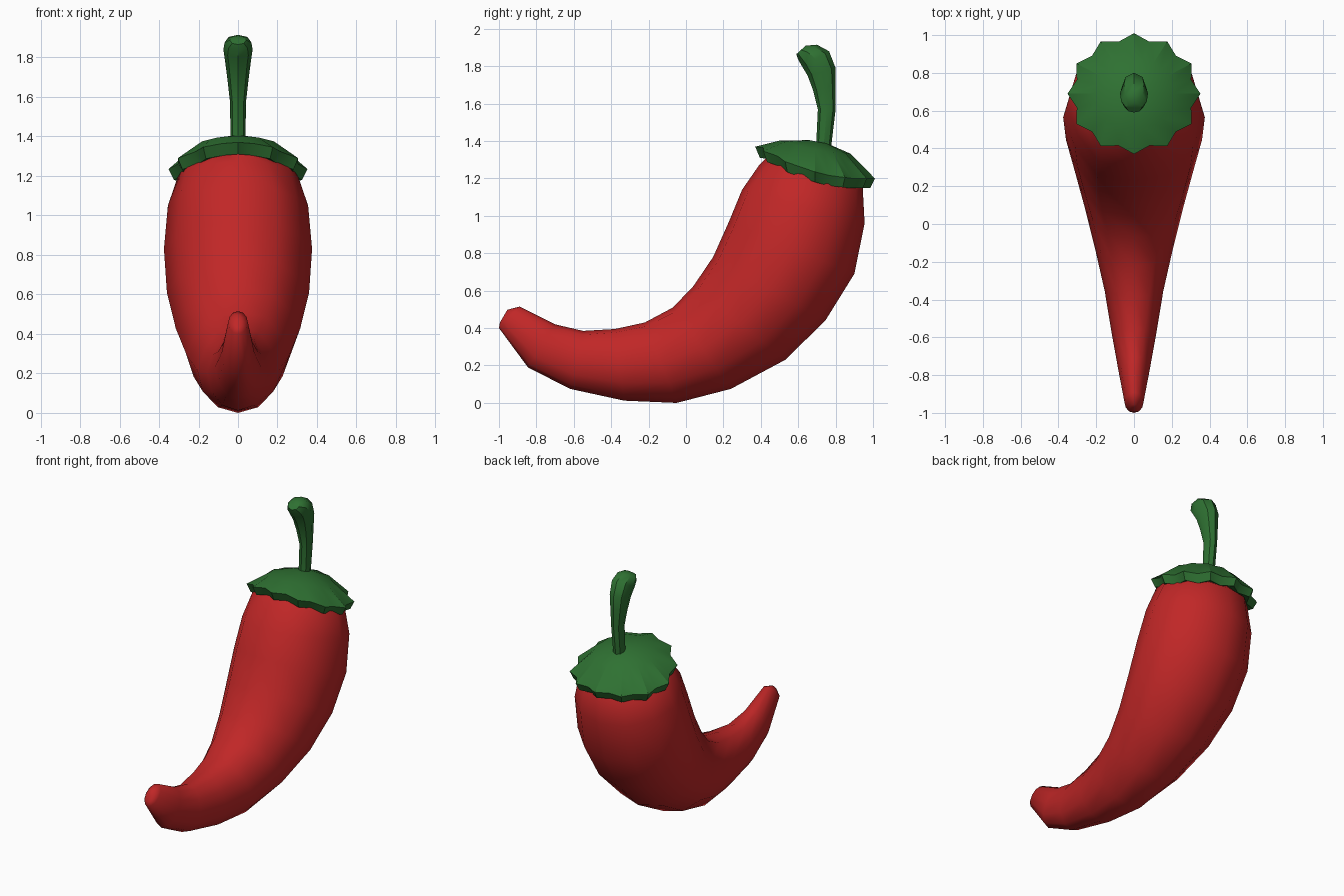
import bpy, bmesh, math
from mathutils import Vector

if "Cube" in bpy.data.objects:
    bpy.data.objects.remove(bpy.data.objects["Cube"])


def material(name, rgb):
    m = bpy.data.materials.new(name)
    m.diffuse_color = (*rgb, 1)
    m.use_nodes = True
    m.node_tree.nodes["Principled BSDF"].inputs["Base Color"].default_value = m.diffuse_color
    return m


RED = material("pepper red", (0.53, 0.02, 0.02))
GREEN = material("leaf green", (0.028, 0.165, 0.032))


def skin(name, loops, mat, angle):
    """Bridge equal-length vertex loops and close both ends."""
    bm = bmesh.new()
    rows = [[bm.verts.new(p) for p in loop] for loop in loops]
    n = len(rows[0])
    for a, b in zip(rows, rows[1:]):
        for i in range(n):
            j = (i + 1) % n
            bm.faces.new((a[i], a[j], b[j], b[i]))
    for row in (rows[0], rows[-1]):
        mid = sum((v.co for v in row), Vector()) / n
        c = bm.verts.new(mid)
        for i in range(n):
            bm.faces.new((row[i], row[(i + 1) % n], c))
    bmesh.ops.recalc_face_normals(bm, faces=bm.faces)
    me = bpy.data.meshes.new(name)
    bm.to_mesh(me)
    bm.free()
    me.materials.append(mat)
    ob = bpy.data.objects.new(name, me)
    bpy.context.collection.objects.link(ob)
    bpy.ops.object.select_all(action='DESELECT')
    ob.select_set(True)
    bpy.context.view_layer.objects.active = ob
    bpy.ops.object.shade_smooth_by_angle(angle=math.radians(angle))
    return ob


def section(inner, outer, half, n, bulge=0.0):
    """Oval loop between an inner and an outer (y, z) point."""
    a, b = Vector((0, *inner)), Vector((0, *outer))
    mid, u = (a + b) / 2, (a - b) / 2
    pts = []
    for i in range(n):
        t = 2 * math.pi * i / n
        k = 1 + bulge * math.sin(3 * abs(math.remainder(t, 2 * math.pi))) * (math.cos(t) > 0.1)
        k -= 0.9 * bulge * (0.4 < math.cos(t) < 0.6)
        pts.append(mid + u * math.cos(t) * k + Vector((half * math.sin(t) * k, 0, 0)))
    return pts


# Curved pepper body: inner point, outer point, half width
body = [
    ((0.45, 1.33), (0.85, 1.25), 0.19),
    ((0.39, 1.27), (0.945, 1.15), 0.30),
    ((0.30, 1.14), (0.955, 0.96), 0.355),
    ((0.23, 0.97), (0.90, 0.69), 0.375),
    ((0.145, 0.78), (0.745, 0.44), 0.36),
    ((0.04, 0.625), (0.53, 0.23), 0.315),
    ((-0.07, 0.51), (0.24, 0.075), 0.26),
    ((-0.22, 0.43), (-0.05, 0.0), 0.205),
    ((-0.38, 0.395), (-0.33, 0.012), 0.155),
    ((-0.55, 0.385), (-0.62, 0.075), 0.117),
    ((-0.70, 0.42), (-0.845, 0.19), 0.083),
    ((-0.89, 0.515), (-1.0, 0.40), 0.05),
    ((-0.955, 0.498), (-0.995, 0.43), 0.022),
]
skin("pepper_body", [section(*r, 12, 0.045 if 1 < i < 9 else 0)
                     for i, r in enumerate(body)], RED, 50)


# Toothed leafy cap with a saddle-shaped rim
def cap_loop(r_tip, r_valley, z0, tilt, sag, n=24, cy=0.69):
    pts = []
    for i in range(n):
        t = 2 * math.pi * i / n + math.pi / 2
        s = math.sin(t)
        r = r_valley if i % 2 else r_tip
        pts.append((1.1 * r * math.cos(t), cy + r * s, z0 - tilt * s + sag * s * s))
    return pts


skin("leaf_cap", [
    cap_loop(0.05, 0.05, 1.395, 0.01, 0, cy=0.71),
    cap_loop(0.19, 0.18, 1.355, 0.035, 0.012),
    cap_loop(0.32, 0.285, 1.235, 0.085, 0.05),
    cap_loop(0.295, 0.255, 1.18, 0.08, 0.05),
    cap_loop(0.15, 0.15, 1.23, 0.05, 0.03),
], GREEN, 35)

# Hooked stem, thicker at its cut end
stem = [
    ((0.695, 1.36), (0.775, 1.36), 0.038),
    ((0.705, 1.57), (0.80, 1.57), 0.04),
    ((0.68, 1.67), (0.80, 1.70), 0.053),
    ((0.65, 1.75), (0.80, 1.79), 0.064),
    ((0.62, 1.80), (0.765, 1.88), 0.074),
    ((0.60, 1.835), (0.70, 1.915), 0.068),
    ((0.59, 1.865), (0.64, 1.91), 0.042),
]
skin("stem", [section(*r, 8) for r in stem], GREEN, 40)
